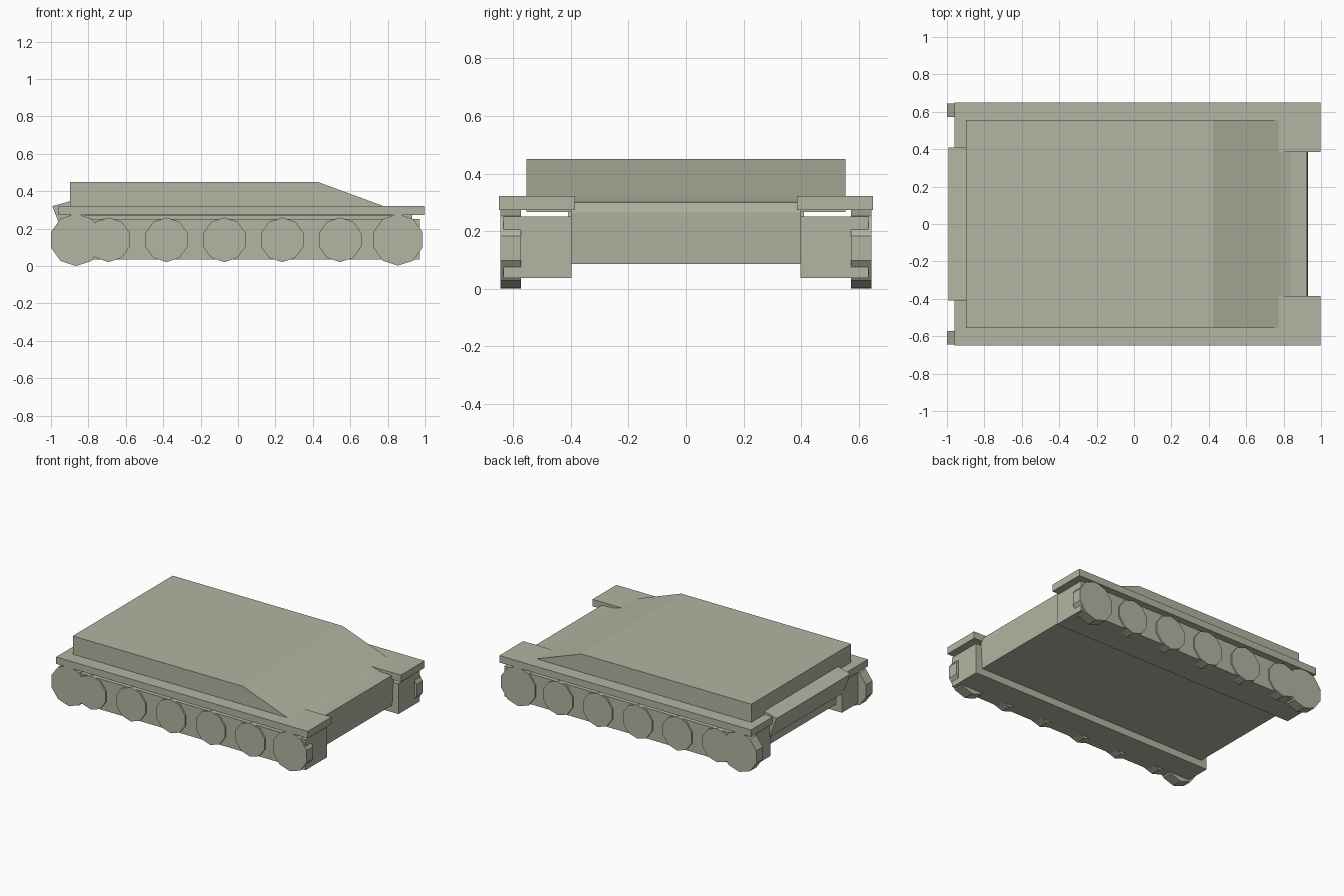
import bpy, bmesh, math

if "Cube" in bpy.data.objects:
    bpy.data.objects.remove(bpy.data.objects["Cube"])

paint = bpy.data.materials.new("olive_grey")
paint.diffuse_color = (0.45, 0.46, 0.36, 1)
paint.use_nodes = True
paint.node_tree.nodes["Principled BSDF"].inputs["Base Color"].default_value = paint.diffuse_color


def prism(name, profile, lo, hi, plane="xz"):
    """Extrude a 2D profile between lo and hi along the remaining axis."""
    def place(a, b, c):
        return (a, c, b) if plane == "xz" else (a, b, c)
    bm = bmesh.new()
    ends = [[bm.verts.new(place(a, b, c)) for a, b in profile] for c in (lo, hi)]
    bm.faces.new(ends[0])
    bm.faces.new(ends[1][::-1])
    n = len(profile)
    for i in range(n):
        j = (i + 1) % n
        bm.faces.new((ends[0][i], ends[1][i], ends[1][j], ends[0][j]))
    bmesh.ops.recalc_face_normals(bm, faces=bm.faces[:])
    mesh = bpy.data.meshes.new(name)
    bm.to_mesh(mesh)
    bm.free()
    mesh.materials.append(paint)
    obj = bpy.data.objects.new(name, mesh)
    bpy.context.collection.objects.link(obj)
    return obj


def mirror_y(obj):
    mod = obj.modifiers.new("Mirror", "MIRROR")
    mod.use_axis = (False, True, False)


# Upper hull with the sloped front plate
prism("upper_hull", [(-0.897, 0.266), (0.82, 0.266), (0.82, 0.305), (0.425, 0.45),
                     (-0.897, 0.45)], -0.555, 0.555)

# Lower hull, with its nose in front
prism("lower_hull", [(-0.89, 0.085), (0.92, 0.085), (0.93, 0.265), (0.925, 0.30),
                     (0.835, 0.304), (0.77, 0.323), (-0.89, 0.30)], -0.40, 0.40)

# Slanted rear plate overhanging the lower hull
prism("rear_plate", [(-0.993, 0.32), (-0.895, 0.347), (-0.86, 0.25), (-0.935, 0.17)],
      -0.41, 0.41)

# Fender plate, notched at the nose
prism("fender_plate", [(-0.96, -0.65), (0.997, -0.65), (0.997, -0.385), (0.77, -0.385),
                       (0.77, 0.385), (0.997, 0.385), (0.997, 0.65), (-0.96, 0.65)],
      0.273, 0.322, plane="xy")

# Track boxes along both sides
mirror_y(prism("track_box", [(-0.935, 0.036), (0.97, 0.036), (0.97, 0.25), (-0.935, 0.25)],
               -0.634, -0.398))

# Ten-sided wheels: a larger one at each end, five road wheels between
wheels = [(-0.866, 0.14), (0.855, 0.138)] + [(-0.692 + 0.3095 * i, 0.119) for i in range(5)]
for k, (x, r) in enumerate(wheels):
    ring = [(x + r * math.cos(math.radians(18 + 36 * i)),
             0.14 + r * math.sin(math.radians(18 + 36 * i))) for i in range(10)]
    name = "end_wheel" if k < 2 else "road_wheel"
    mirror_y(prism(f"{name}_{k + 1}", ring, -0.645, -0.573))
